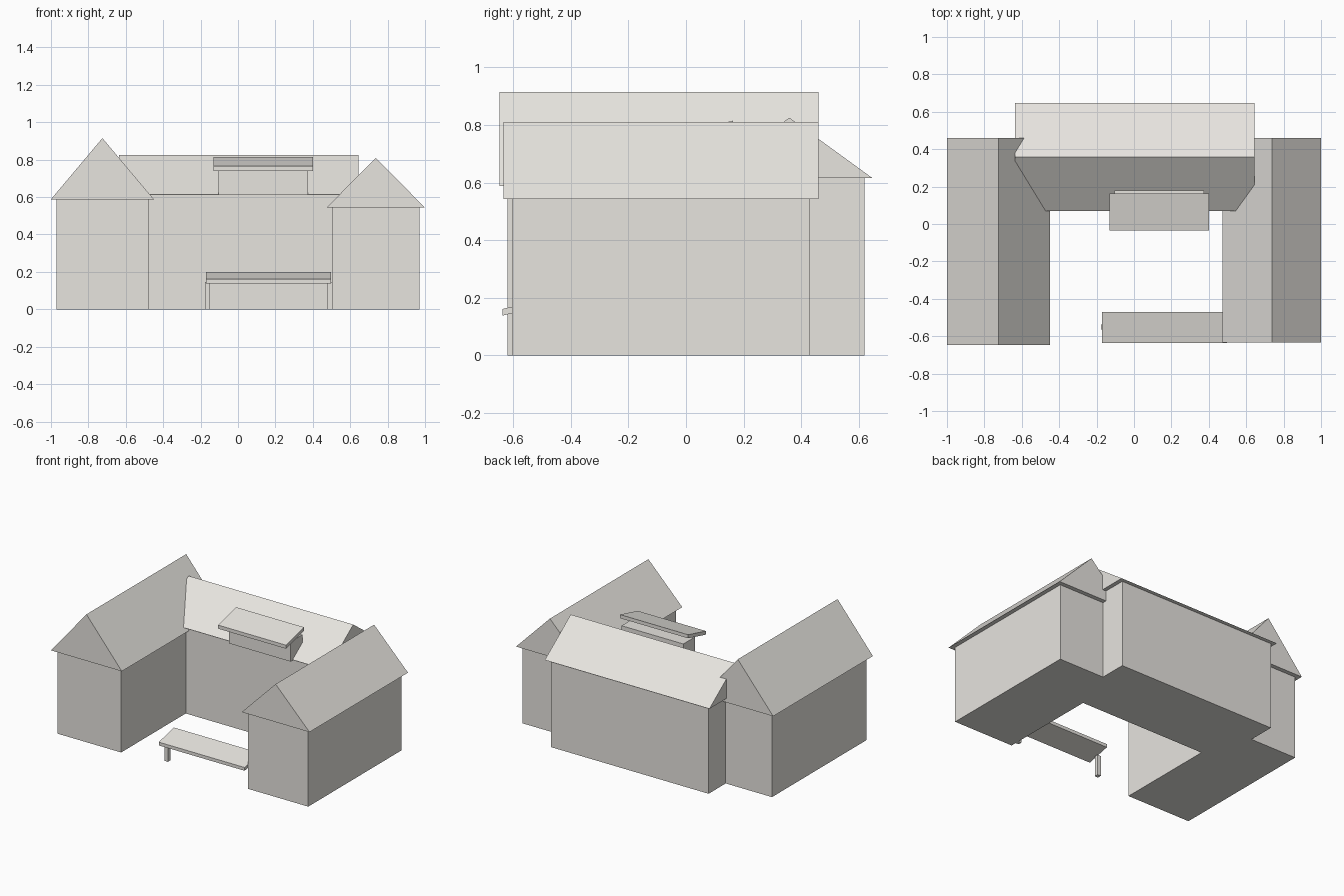
import bpy
import bmesh

if "Cube" in bpy.data.objects:
    bpy.data.objects.remove(bpy.data.objects["Cube"])

stone = bpy.data.materials.new("warm_light_grey")
stone.diffuse_color = (0.80, 0.78, 0.74, 1.0)
stone.use_nodes = True
stone.node_tree.nodes["Principled BSDF"].inputs["Base Color"].default_value = stone.diffuse_color


def extrude_profile(name, profile, axis, start, end):
    """Extrude a 2D (horizontal, z) profile along the x or y axis."""
    bm = bmesh.new()

    def place(p, t):
        return (t, p[0], p[1]) if axis == 'X' else (p[0], t, p[1])

    face = bm.faces.new([bm.verts.new(place(p, start)) for p in profile])
    ext = bmesh.ops.extrude_face_region(bm, geom=[face])
    offset = (end - start, 0, 0) if axis == 'X' else (0, end - start, 0)
    verts = [g for g in ext['geom'] if isinstance(g, bmesh.types.BMVert)]
    bmesh.ops.translate(bm, vec=offset, verts=verts)
    bmesh.ops.recalc_face_normals(bm, faces=bm.faces)
    mesh = bpy.data.meshes.new(name)
    bm.to_mesh(mesh)
    bm.free()
    mesh.materials.append(stone)
    obj = bpy.data.objects.new(name, mesh)
    bpy.context.collection.objects.link(obj)
    return obj


def box(name, x, y, z):
    profile = [(x[0], z[0]), (x[1], z[0]), (x[1], z[1]), (x[0], z[1])]
    return extrude_profile(name, profile, 'Y', *y)


def gable_roof(name, axis, span, eave, ridge, length):
    profile = [(span[0], eave), (span[1], eave), (sum(span) / 2, ridge)]
    return extrude_profile(name, profile, axis, *length)


def sloped_slab(name, x, y, front, back, thick):
    """Thin slab falling towards the front."""
    profile = [(y[0], front), (y[1], back),
               (y[1], back + thick), (y[0], front + thick)]
    return extrude_profile(name, profile, 'X', *x)


# Left wing
box("left_wing_walls", (-0.97, -0.475), (-0.62, 0.43), (0, 0.59))
gable_roof("left_wing_roof", 'Y', (-1.0, -0.45), 0.588, 0.915, (-0.648, 0.46))

# Right wing
box("right_wing_walls", (0.503, 0.97), (-0.605, 0.43), (0, 0.545))
gable_roof("right_wing_roof", 'Y', (0.473, 1.0), 0.543, 0.81, (-0.634, 0.46))

# Rear block joining the wings
box("rear_block_walls", (-0.61, 0.617), (0.098, 0.62), (0, 0.617))
gable_roof("rear_block_roof", 'X', (0.07, 0.648), 0.615, 0.825, (-0.636, 0.645))

# Dormer on the front slope
box("dormer_walls", (-0.105, 0.375), (0.05, 0.18), (0.61, 0.75))
sloped_slab("dormer_roof", (-0.13, 0.40), (-0.036, 0.163), 0.74, 0.79, 0.025)

# Entrance canopy on two posts
sloped_slab("canopy_roof", (-0.17, 0.498), (-0.637, -0.47), 0.138, 0.177, 0.023)
for side, x0 in (("left", -0.176), ("right", 0.479)):
    box(side + "_canopy_post", (x0, x0 + 0.026), (-0.565, -0.537), (0, 0.145))
